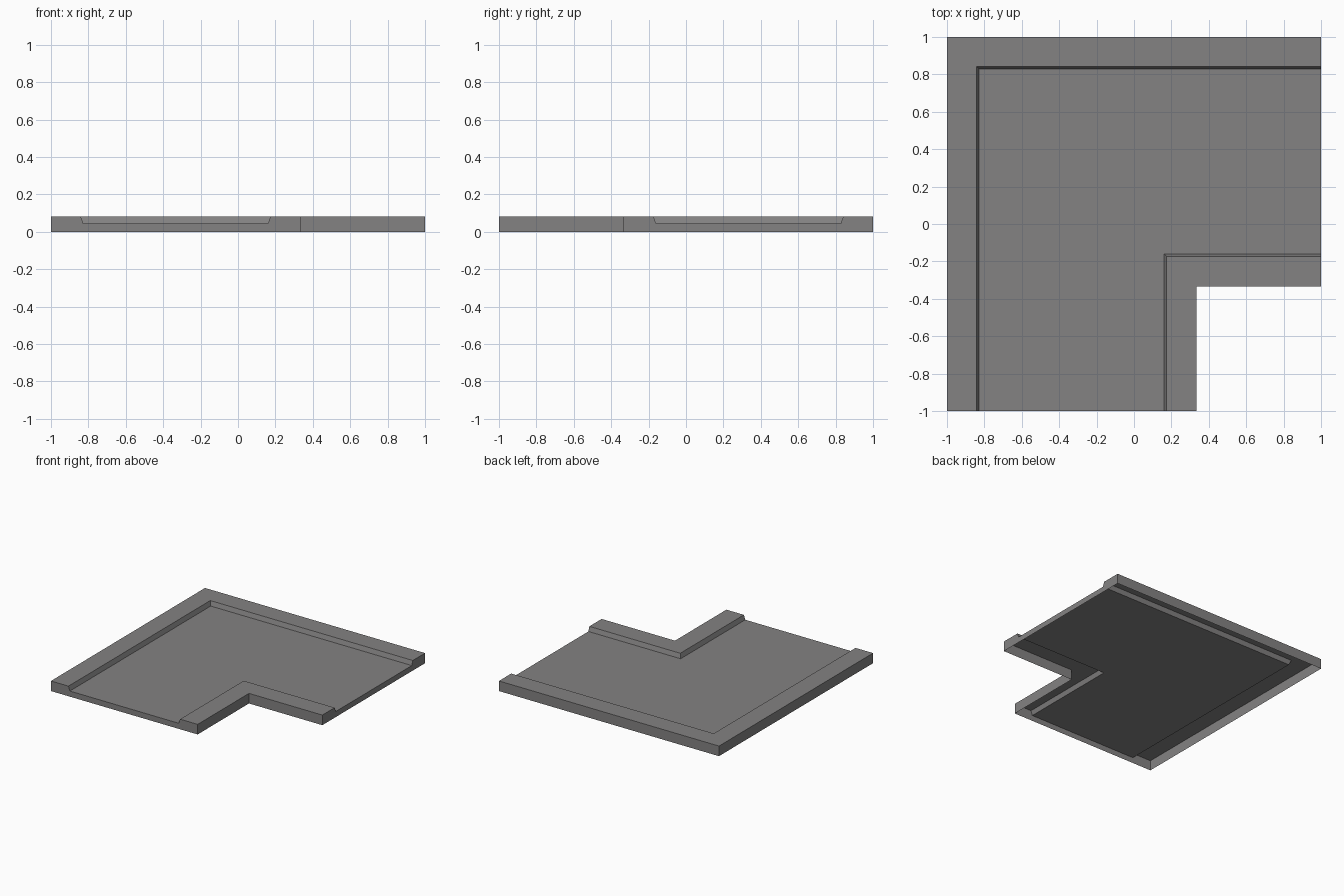
import bpy, bmesh

if "Cube" in bpy.data.objects:
    bpy.data.objects.remove(bpy.data.objects["Cube"])

# One flat grey for the whole tile
grey = bpy.data.materials.new("stone_grey")
grey.diffuse_color = (0.23, 0.224, 0.224, 1)
grey.use_nodes = True
grey.node_tree.nodes["Principled BSDF"].inputs["Base Color"].default_value = grey.diffuse_color

# Cross-section of the channel: (offset from outer to inner side, height)
TOP, FLOOR = 0.083, 0.046
profile = [(-1, 0), (-1, TOP), (-0.841, TOP), (-0.828, FLOOR),
           (0.161, FLOOR), (0.174, TOP), (1 / 3, TOP), (1 / 3, 0)]

# Sweep it along the L-shaped bend with a mitred corner; underside stays open
bm = bmesh.new()
stations = [
    [bm.verts.new((d, -1, z)) for d, z in profile],   # front end
    [bm.verts.new((d, -d, z)) for d, z in profile],   # corner
    [bm.verts.new((1, -d, z)) for d, z in profile],   # right end
]
for a, b in zip(stations, stations[1:]):
    for i in range(len(profile) - 1):
        bm.faces.new((a[i], b[i], b[i + 1], a[i + 1]))

# End walls
bm.faces.new(stations[0])
bm.faces.new(stations[-1][::-1])

# Consistent normals, floor facing up
bmesh.ops.recalc_face_normals(bm, faces=bm.faces)
bm.normal_update()
floor = [f for f in bm.faces if all(abs(v.co.z - FLOOR) < 1e-4 for v in f.verts)]
if floor[0].normal.z < 0:
    bmesh.ops.reverse_faces(bm, faces=bm.faces)

mesh = bpy.data.meshes.new("corner_channel_tile")
bm.to_mesh(mesh)
bm.free()
mesh.materials.append(grey)
tile = bpy.data.objects.new("corner_channel_tile", mesh)
bpy.context.collection.objects.link(tile)
